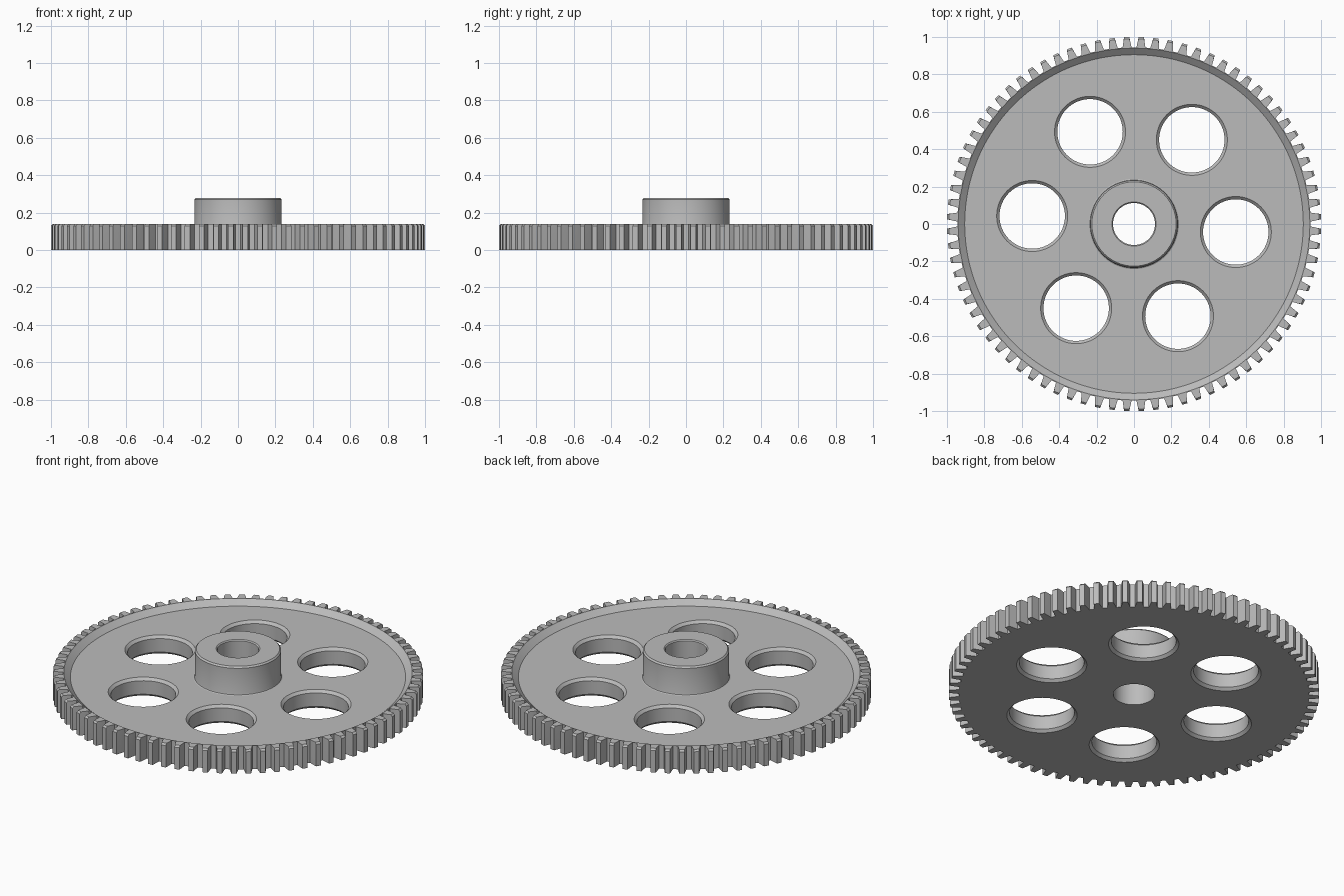
import bpy, bmesh, math

if "Cube" in bpy.data.objects:
    bpy.data.objects.remove(bpy.data.objects["Cube"])

TEETH = 80
PITCH = 2 * math.pi / TEETH


def new_object(name, bm):
    bmesh.ops.recalc_face_normals(bm, faces=bm.faces[:])
    mesh = bpy.data.meshes.new(name)
    bm.to_mesh(mesh)
    bm.free()
    obj = bpy.data.objects.new(name, mesh)
    bpy.context.collection.objects.link(obj)
    return obj


def add_ring(bm, points):
    return [bm.verts.new(p) for p in points]


def bridge(bm, a, b):
    n = len(a)
    for i in range(n):
        j = (i + 1) % n
        bm.faces.new((a[i], a[j], b[j], b[i]))


# Tooth outline: (fraction of pitch, radius)
TOOTH = [(-0.32, 0.945), (-0.25, 0.972), (-0.18, 1.0),
         (0.18, 1.0), (0.25, 0.972), (0.32, 0.945)]
outline = [((i + 0.5 + f) * PITCH, r) for i in range(TEETH) for f, r in TOOTH]


def tooth_ring(z, limit=1.0):
    return [(min(r, limit) * math.cos(a), min(r, limit) * math.sin(a), z)
            for a, r in outline]


def round_ring(r, z):
    return [(r * math.cos(a), r * math.sin(a), z) for a, _ in outline]


# Gear body: toothed rim, dished web, hub and bore as one closed skin
bm = bmesh.new()
rings = [add_ring(bm, tooth_ring(0)),
         add_ring(bm, tooth_ring(0.13)),
         add_ring(bm, tooth_ring(0.14, 0.99))]
PROFILE = [(0.94, 0.14), (0.905, 0.11),                   # rim and recess
           (0.241, 0.11), (0.235, 0.113), (0.233, 0.119),  # hub fillet
           (0.233, 0.27), (0.225, 0.279),                 # hub wall and chamfer
           (0.118, 0.279), (0.112, 0.273), (0.112, 0)]    # bore
rings += [add_ring(bm, round_ring(r, z)) for r, z in PROFILE]
for k, ring in enumerate(rings):
    bridge(bm, ring, rings[(k + 1) % len(rings)])
gear = new_object("gear_wheel", bm)

# Six lightening holes, chamfered at both ends
bm = bmesh.new()
SIDES = 64
for k in range(6):
    a = math.radians(-4.5 + 60 * k)
    cx, cy = 0.546 * math.cos(a), 0.546 * math.sin(a)
    stack = [add_ring(bm, [(cx + r * math.cos(2 * math.pi * s / SIDES),
                            cy + r * math.sin(2 * math.pi * s / SIDES), z)
                           for s in range(SIDES)])
             for r, z in [(0.2, -0.01), (0.175, 0.015), (0.175, 0.095), (0.2, 0.12)]]
    for lower, upper in zip(stack, stack[1:]):
        bridge(bm, lower, upper)
    bm.faces.new(stack[0][::-1])
    bm.faces.new(stack[-1])
cutter = new_object("hole_cutter", bm)
cutter.hide_render = True

bpy.context.view_layer.objects.active = gear
gear.select_set(True)
mod = gear.modifiers.new("holes", 'BOOLEAN')
mod.operation = 'DIFFERENCE'
mod.solver = 'EXACT'
mod.object = cutter
bpy.ops.object.modifier_apply(modifier=mod.name)
bpy.data.objects.remove(cutter)

# Finish
grey = bpy.data.materials.new("metal_grey")
grey.diffuse_color = (0.5, 0.5, 0.5, 1)
grey.use_nodes = True
grey.node_tree.nodes["Principled BSDF"].inputs["Base Color"].default_value = grey.diffuse_color
gear.data.materials.clear()
gear.data.materials.append(grey)
for poly in gear.data.polygons:
    poly.material_index = 0
bpy.ops.object.shade_smooth_by_angle(angle=math.radians(25))
